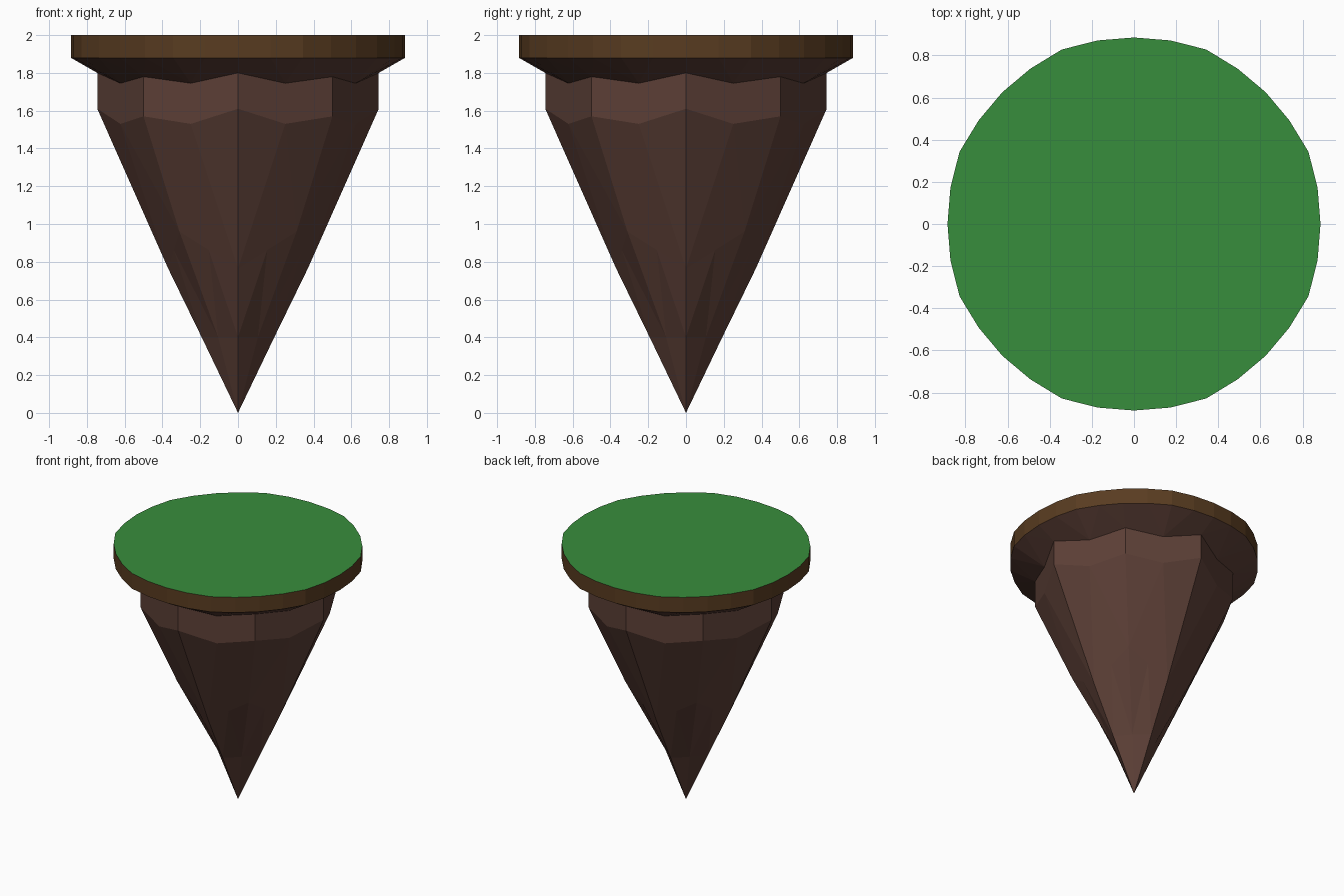
import bpy
from math import cos, sin, radians

if "Cube" in bpy.data.objects:
    bpy.data.objects.remove(bpy.data.objects["Cube"])


def material(name, color):
    m = bpy.data.materials.new(name)
    m.diffuse_color = (*color, 1)
    m.use_nodes = True
    m.node_tree.nodes["Principled BSDF"].inputs["Base Color"].default_value = m.diffuse_color
    return m


def make(name, verts, faces, mat):
    me = bpy.data.meshes.new(name)
    me.from_pydata(verts, [], faces)
    me.materials.append(mat)
    me.update()
    ob = bpy.data.objects.new(name, me)
    bpy.context.collection.objects.link(ob)
    return ob


GRASS = material("grass", (0.039, 0.27, 0.045))
SOIL = material("soil", (0.10, 0.045, 0.015))
ROCK = material("rock", (0.109, 0.051, 0.038))


def rim(z):
    """32-sided outline, slightly uneven radius"""
    radii = [0.885, 0.888, 0.896, 0.886, 0.884, 0.886, 0.896, 0.888]
    return [(radii[i % 8] * cos(radians(i * 11.25)),
             radii[i % 8] * sin(radians(i * 11.25)), z) for i in range(32)]


def rock_ring(axis, axis_z, diag, diag_z, mid_z=None):
    """16 points: axis and diagonal corners with a point halfway between"""
    corners = []
    for k in range(8):
        a = radians(45 * k)
        r, z = (diag * 2 ** 0.5, diag_z) if k % 2 else (axis, axis_z)
        corners.append((r * cos(a), r * sin(a), z))
    pts = []
    for k in range(8):
        p, q = corners[k], corners[(k + 1) % 8]
        m = [(a + b) / 2 for a, b in zip(p, q)]
        if mid_z is not None:
            m[2] = mid_z
        pts += [p, tuple(m)]
    return pts


# Grass top
make("grass_top", rim(2.0), [tuple(range(32))], GRASS)

# Soil edge
make("soil_edge", rim(2.0) + rim(1.88),
     [(i, 32 + i, 32 + (i + 1) % 32, (i + 1) % 32) for i in range(32)], SOIL)

# Rock: overhang, upright band, tapering spike
rings = [rock_ring(0.745, 1.80, 0.5, 1.78, 1.745),
         rock_ring(0.745, 1.61, 0.5, 1.57, 1.53),
         rock_ring(0.37, 0.765, 0.31, 0.96),
         rock_ring(0.192, 0.40, 0.105, 0.40)]
verts = rim(1.88)
faces = []
for i in range(16):
    j = (i + 1) % 16
    a, b, c = 2 * i, 2 * i + 1, (2 * i + 2) % 32
    faces += [(a, 32 + i, b), (b, 32 + i, 32 + j), (b, 32 + j, c)]
for ring in rings:
    verts += ring
for k in range(3):
    u, l = 32 + 16 * k, 48 + 16 * k
    for i in range(16):
        j = (i + 1) % 16
        if k == 0:
            faces.append((u + i, l + i, l + j, u + j))
        elif i % 2:
            faces += [(u + i, l + i, l + j), (u + i, l + j, u + j)]
        else:
            faces += [(u + i, l + i, u + j), (u + j, l + i, l + j)]
tip = len(verts)
verts.append((0, 0, 0))
faces += [(tip - 16 + i, tip, tip - 16 + (i + 1) % 16) for i in range(16)]
make("rock_spike", verts, faces, ROCK)
